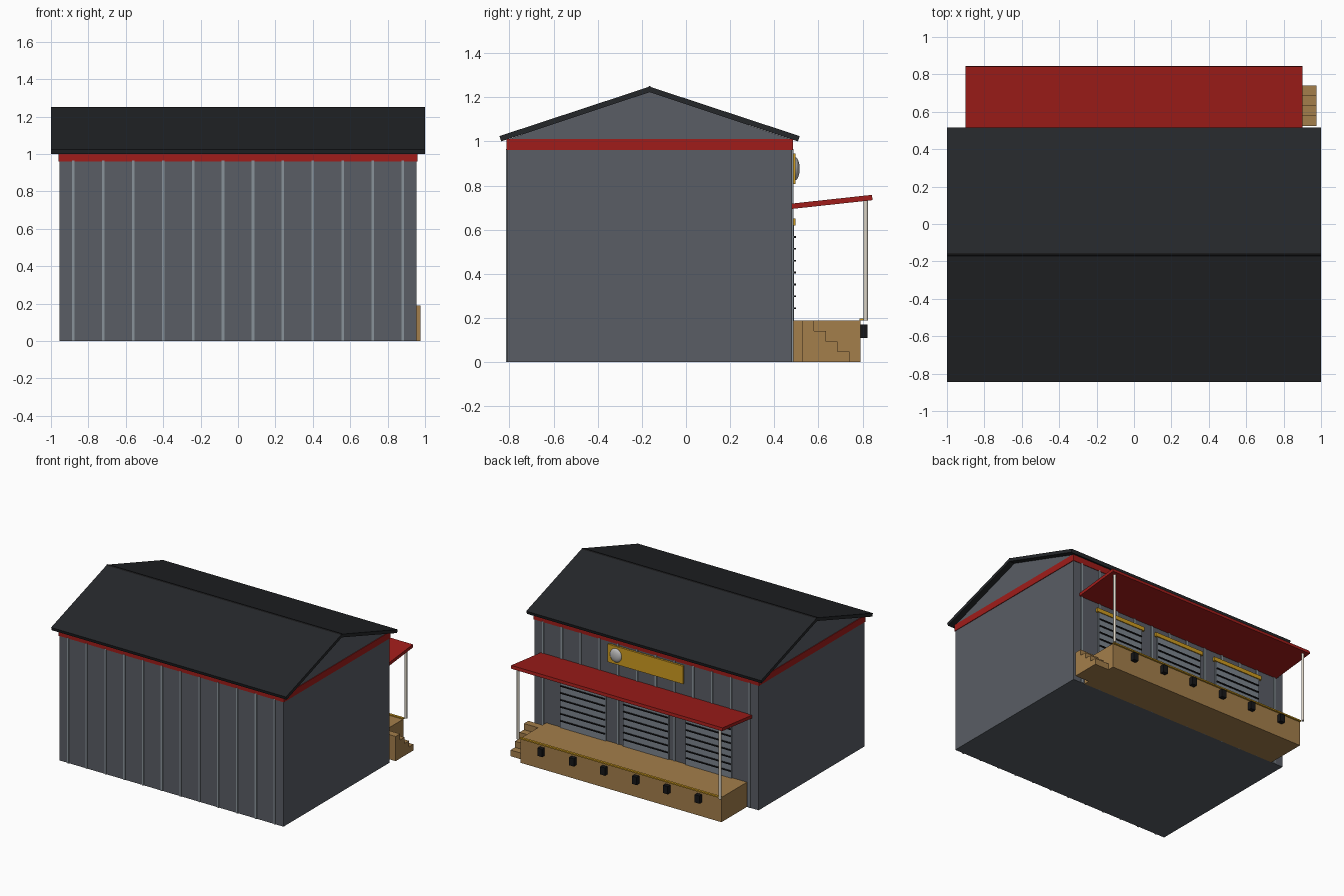
import bpy, bmesh, math
from mathutils import Matrix

if "Cube" in bpy.data.objects:
    bpy.data.objects.remove(bpy.data.objects["Cube"])


def mat(name, r, g, b):
    m = bpy.data.materials.new(name)
    m.diffuse_color = (r, g, b, 1)
    m.use_nodes = True
    m.node_tree.nodes["Principled BSDF"].inputs["Base Color"].default_value = m.diffuse_color
    return m


WALL = mat("wall_grey", 0.10, 0.11, 0.13)
RIB = mat("rib_grey", 0.25, 0.29, 0.32)
ROOF = mat("roof_dark", 0.018, 0.02, 0.023)
RED = mat("red", 0.35, 0.012, 0.01)
WOOD = mat("wood", 0.37, 0.21, 0.07)
YELLOW = mat("yellow", 0.62, 0.33, 0.015)
BLACK = mat("black", 0.008, 0.008, 0.009)
DOOR = mat("door_grey", 0.20, 0.23, 0.27)
POST = mat("post_cream", 0.70, 0.65, 0.56)
DISC = mat("disc_grey", 0.50, 0.50, 0.50)


def finish(name, bm, material):
    bmesh.ops.recalc_face_normals(bm, faces=bm.faces)
    me = bpy.data.meshes.new(name)
    bm.to_mesh(me)
    bm.free()
    me.materials.append(material)
    ob = bpy.data.objects.new(name, me)
    bpy.context.collection.objects.link(ob)
    return ob


def box(name, x, y, z, material):
    """Box from (min, max) pairs."""
    bm = bmesh.new()
    size = Matrix.Diagonal((x[1] - x[0], y[1] - y[0], z[1] - z[0], 1))
    mid = Matrix.Translation([(a + b) / 2 for a, b in (x, y, z)])
    bmesh.ops.create_cube(bm, size=1, matrix=mid @ size)
    return finish(name, bm, material)


def extrude_x(name, profile, x0, x1, material):
    """Closed (y, z) profile swept along x."""
    bm = bmesh.new()
    face = bm.faces.new([bm.verts.new((x0, y, z)) for y, z in profile])
    new = bmesh.ops.extrude_face_region(bm, geom=[face])["geom"]
    verts = [v for v in new if isinstance(v, bmesh.types.BMVert)]
    bmesh.ops.translate(bm, verts=verts, vec=(x1 - x0, 0, 0))
    return finish(name, bm, material)


FRONT, BACK, RIDGE = -0.81, 0.48, -0.165

# Building body with gables
extrude_x("building_body", [(FRONT, 0), (BACK, 0), (BACK, 1.008),
                            (RIDGE, 1.225), (FRONT, 1.008)], -0.955, 0.955, WALL)

# Red band under the eaves
box("eave_band", (-0.96, 0.96), (FRONT - 0.004, BACK + 0.004), (0.96, 1.01), RED)

# Roof: two slabs and a ridge cap
for side, name in ((-1, "roof_front"), (1, "roof_back")):
    extrude_x(name, [(RIDGE, 1.248), (RIDGE + side * 0.68, 1.024),
                     (RIDGE + side * 0.672, 1.0), (RIDGE, 1.223)], -1, 1, ROOF)
extrude_x("ridge_cap", [(RIDGE - 0.012, 1.243), (RIDGE, 1.252),
                        (RIDGE + 0.012, 1.243)], -1, 1, BLACK)

# Vertical cladding ribs on both long walls
for i in range(12):
    x = -0.88 + 0.16 * i
    for y, name in ((FRONT, "front_rib"), (BACK, "back_rib")):
        box(f"{name}_{i + 1}", (x - 0.007, x + 0.007), (y - 0.006, y + 0.006),
            (0, 0.965), RIB)

# Loading dock with edge strip
box("dock_platform", (-0.855, 0.855), (BACK - 0.005, 0.79), (0, 0.19), WOOD)
box("dock_edge_strip", (-0.855, 0.855), (0.785, 0.803), (0.188, 0.198), YELLOW)

# Stairs beside the dock
for i in range(4):
    y = 0.525 + 0.054 * i
    box(f"stair_{i + 1}", (0.855, 0.975), (y, y + 0.054), (0, 0.19 - 0.0475 * i), WOOD)

# Roller doors with seams, headers and dock bumpers
for d, x in enumerate((-0.535, 0, 0.535), 1):
    box(f"door_{d}", (x - 0.195, x + 0.195), (BACK - 0.005, 0.49), (0.19, 0.625), DOOR)
    box(f"door_header_{d}", (x - 0.215, x + 0.215), (BACK, 0.497), (0.62, 0.65), YELLOW)
    for s in range(7):
        z = 0.245 + 0.0537 * s
        box(f"door_seam_{d}_{s + 1}", (x - 0.19, x + 0.19), (0.485, 0.498),
            (z - 0.004, z + 0.004), BLACK)
    for side, name in ((-1, "left"), (1, "right")):
        bx = x + side * 0.135
        box(f"bumper_{d}_{name}", (bx - 0.02, bx + 0.02), (0.785, 0.822),
            (0.11, 0.17), BLACK)

# Sloped canopy
extrude_x("canopy", [(0.475, 0.718), (0.842, 0.758), (0.845, 0.734), (0.477, 0.694)],
          -0.9, 0.9, RED)

# Canopy posts
for x, name in ((-0.86, "left_post"), (0.86, "right_post")):
    bm = bmesh.new()
    bmesh.ops.create_cone(bm, cap_ends=True, segments=12, radius1=0.01, radius2=0.01,
                          depth=0.55, matrix=Matrix.Translation((x, 0.814, 0.465)))
    post = finish(name, bm, POST)
    for p in post.data.polygons:
        p.use_smooth = len(p.vertices) == 4

# Blank sign board with domed disc
box("sign_board", (-0.32, 0.32), (BACK - 0.002, 0.495), (0.807, 0.945), YELLOW)
bm = bmesh.new()
bmesh.ops.create_uvsphere(bm, u_segments=24, v_segments=12, radius=1,
                          matrix=Matrix.Translation((0.25, 0.493, 0.876))
                          @ Matrix.Diagonal((0.05, 0.022, 0.053, 1)))
disc = finish("sign_disc", bm, DISC)
for p in disc.data.polygons:
    p.use_smooth = True
